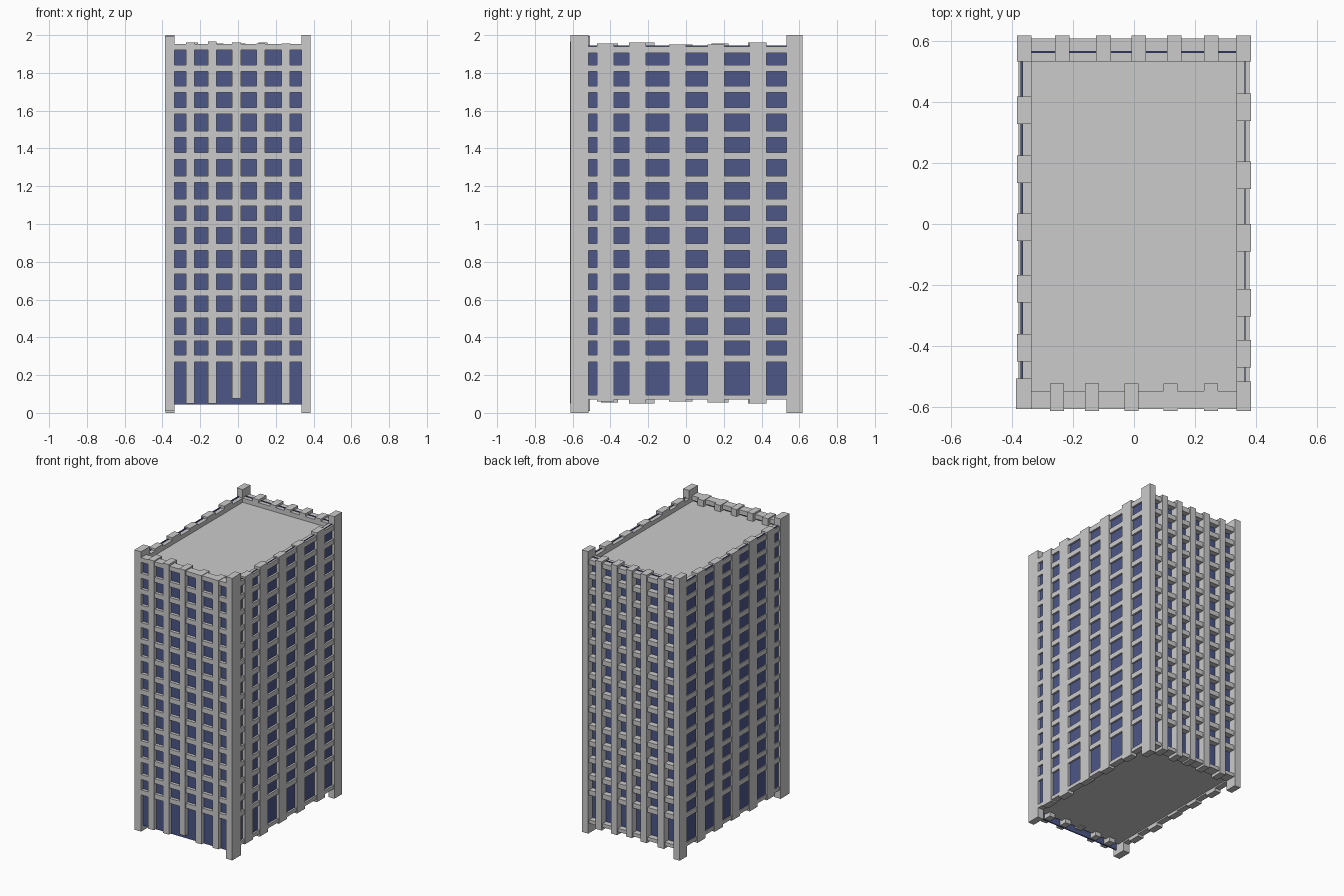
import bpy

glass = bpy.data.materials.new("blue_glass")
glass.diffuse_color = (0.075, 0.095, 0.25, 1)


def box(name, x, y, z, mat=None):
    """Axis-aligned box from (min, max) pairs."""
    verts = [(a, b, c) for a in x for b in y for c in z]
    faces = [(0, 1, 3, 2), (4, 6, 7, 5), (0, 4, 5, 1),
             (2, 3, 7, 6), (0, 2, 6, 4), (1, 5, 7, 3)]
    me = bpy.data.meshes.new(name)
    me.from_pydata(verts, [], faces)
    if mat:
        me.materials.append(mat)
    ob = bpy.data.objects.new(name, me)
    bpy.context.collection.objects.link(ob)
    return ob


# Corner columns
box("corner_front_left", (-.387, -.336), (-.607, -.507), (.01, 1.995))
box("corner_front_right", (.336, .383), (-.612, -.516), (0, 2))
box("corner_back_left", (-.383, -.336), (.533, .618), (0, 2))
box("corner_back_right", (.335, .383), (.533, .618), (0, 2))

# Piers on each face: (centre, bottom, top)
front = [(-.253, .05, 1.96), (-.137, .05, 1.965), (-.008, .075, 1.96),
         (.12, .05, 1.955), (.252, .05, 1.955)]
back = [(-.235, .05, 1.96), (-.1, .055, 1.955), (.015, .06, 1.955),
        (.132, .05, 1.96), (.253, .05, 1.955)]
right = [(-.425, .06, 1.955), (-.258, .05, 1.96), (-.045, .06, 1.95),
         (.16, .055, 1.95), (.382, .05, 1.96)]
left = [(-.405, .055, 1.955), (-.212, .05, 1.96), (-.011, .06, 1.95),
        (.18, .055, 1.955), (.373, .05, 1.96)]
for c, lo, hi in front:
    box("front_pier", (c - .023, c + .023), (-.613, -.523), (lo, hi))
for c, lo, hi in back:
    box("back_pier", (c - .024, c + .024), (.533, .618), (lo, hi))
for c, lo, hi in right:
    box("right_pier", (.336, .383), (c - .045, c + .045), (lo, hi))
for c, lo, hi in left:
    box("left_pier", (-.383, -.336), (c - .045, c + .045), (lo, hi))

# Floor bands: centre heights, repeated on every face
levels = [.288, .397, .519, .637, .752, .878, 1.0, 1.114,
          1.237, 1.36, 1.475, 1.599, 1.713, 1.824]
spans = [(z - .0175, z + .0175) for z in levels]
side_spans = [(.07, .095)] + spans + [(1.905, 1.94)]
for s in spans + [(1.92, 1.952)]:
    box("front_band", (-.36, .36), (-.606, -.547), s)
for s in side_spans:
    box("back_band", (-.36, .36), (.533, .608), s)
    box("right_band", (.336, .379), (-.56, .58), s)
    box("left_band", (-.379, -.336), (-.56, .58), s)

# Glass walls
box("front_glass", (-.365, .365), (-.584, -.576), (.045, 1.94), glass)
box("back_glass", (-.365, .365), (.561, .567), (.08, 1.945), glass)
box("right_glass", (.362, .366), (-.58, .565), (.08, 1.945), glass)
box("left_glass", (-.372, -.364), (-.58, .565), (.08, 1.945), glass)

# Roof and floor slabs
box("roof", (-.345, .345), (-.56, .545), (1.89, 1.91))
box("floor", (-.345, .345), (-.56, .545), (.08, .1))
